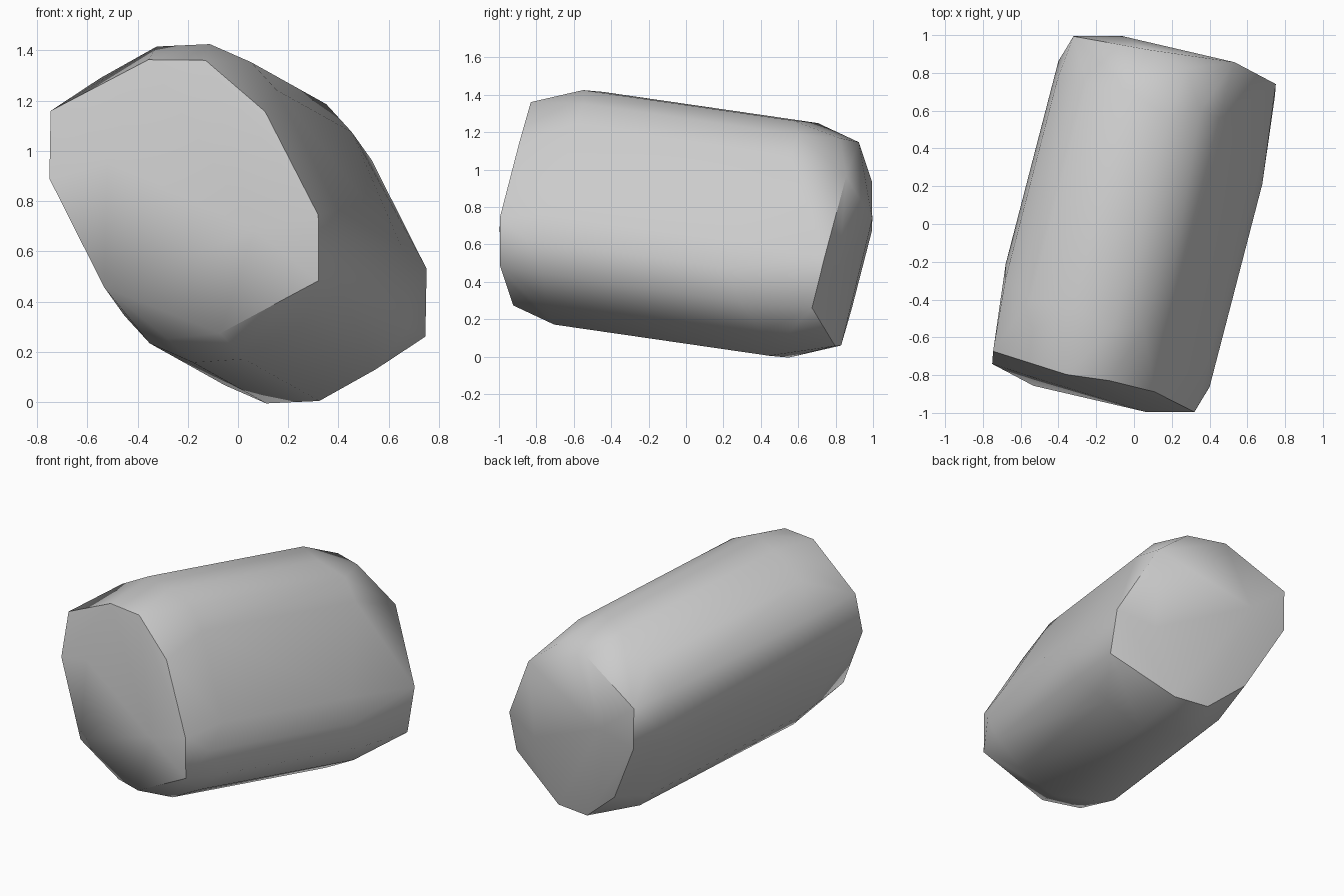
import bpy, bmesh
from mathutils import Vector

if "Cube" in bpy.data.objects:
    bpy.data.objects.remove(bpy.data.objects["Cube"])

# Tilted frame of the stone: width, length and height directions
U = Vector((.863, -.154, .483))
D = Vector((.249, .958, -.139))
W = Vector((-.444, .233, .867))
CENTRE = Vector((0, 0, .71))

# Rim and slight bulge of the front end (width, length, height)
end_cap = [
    (.445, -.882, -.349), (.32, -.846, -.575), (-.13, -.847, -.567),
    (-.336, -.80, -.469), (-.449, -.92, -.19), (-.446, -.92, .308),
    (-.322, -.89, .555), (.13, -.94, .53), (.33, -.915, .42),
    (.445, -.886, .125), (.2, -.937, -.29), (-.2, -.945, .25),
]
# Half of the body cross-section: width, height, front and back reach
body = [
    (.48, .25, -.6, .6), (.44, .40, -.6, .6), (.333, .535, -.65, .52),
    (.13, .645, -.6, .6), (-.13, .645, -.6, .6), (-.34, .59, -.5, .6),
    (-.44, .45, -.4, .72), (-.48, .3, -.4, .6),
]
points = end_cap + [(a, b, c) for a, c, b0, b1 in body for b in (b0, b1)]

# The stone is point-symmetric: mirror every point through its centre, then wrap
bm = bmesh.new()
for a, b, c in points:
    offset = U * a + D * b + W * c
    for s in (1, -1):
        bm.verts.new(CENTRE + offset * s)
hull = bmesh.ops.convex_hull(bm, input=bm.verts)
bmesh.ops.delete(bm, geom=[v for v in bm.verts if not v.link_faces], context='VERTS')
bmesh.ops.dissolve_limit(bm, angle_limit=.04, verts=bm.verts, edges=bm.edges)
bmesh.ops.recalc_face_normals(bm, faces=bm.faces)

mesh = bpy.data.meshes.new("stone")
bm.to_mesh(mesh)
bm.free()
stone = bpy.data.objects.new("stone", mesh)
bpy.context.collection.objects.link(stone)
bpy.context.view_layer.objects.active = stone
stone.select_set(True)
bpy.ops.object.shade_smooth_by_angle(angle=.7)
